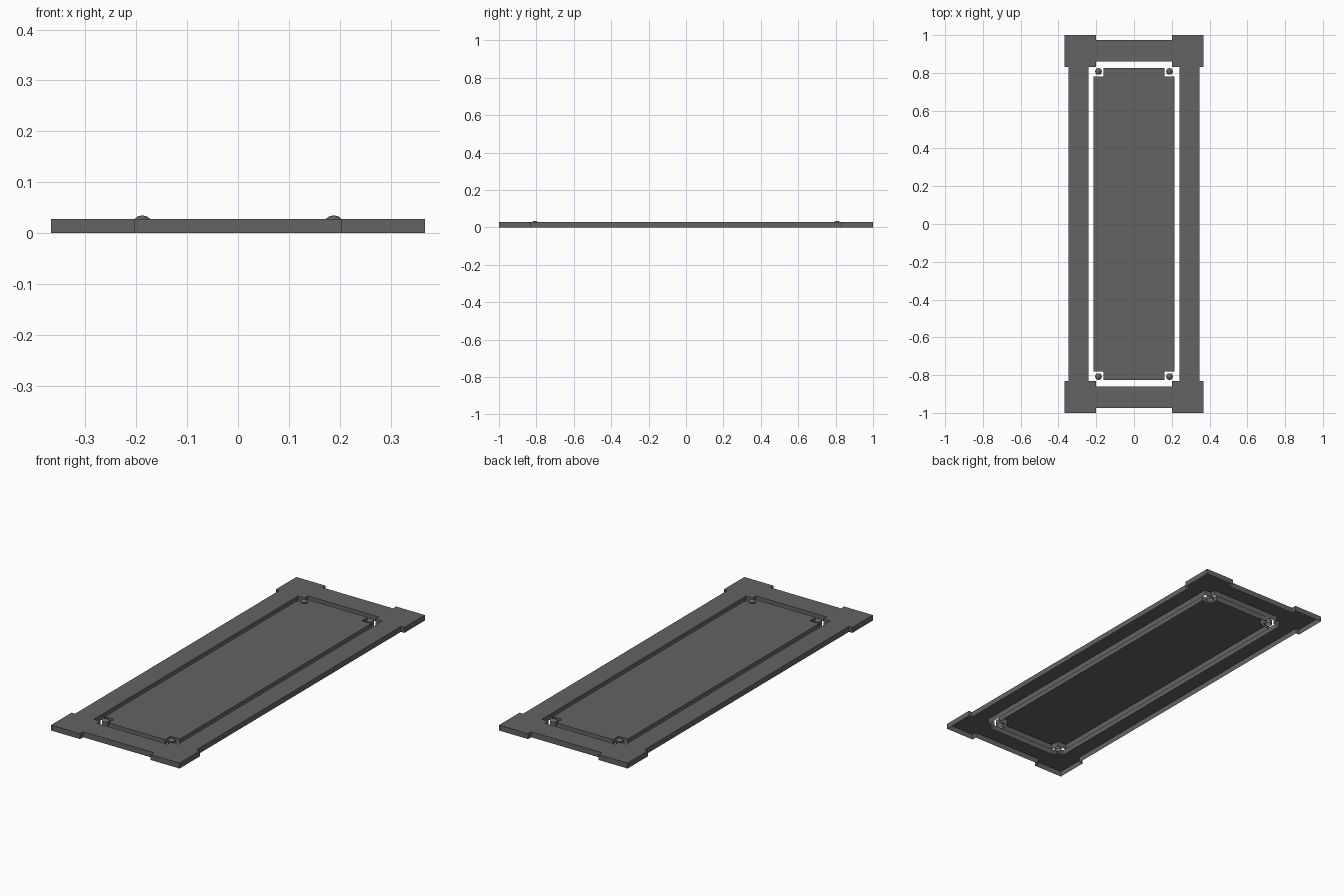
import bpy
import bmesh
from math import tau
from mathutils import Matrix, Vector

if "Cube" in bpy.data.objects:
    bpy.data.objects.remove(bpy.data.objects["Cube"], do_unlink=True)

THICK = 0.028

# Single dark grey material
grey = bpy.data.materials.new("dark grey")
grey.use_nodes = True
color = (0.125, 0.125, 0.125, 1)
grey.diffuse_color = color
bsdf = next(n for n in grey.node_tree.nodes if n.type == "BSDF_PRINCIPLED")
bsdf.inputs["Base Color"].default_value = color


def finish(name, bm):
    bmesh.ops.recalc_face_normals(bm, faces=bm.faces)
    mesh = bpy.data.meshes.new(name)
    bm.to_mesh(mesh)
    bm.free()
    mesh.materials.append(grey)
    obj = bpy.data.objects.new(name, mesh)
    bpy.context.collection.objects.link(obj)


def plate(name, half_x, half_y, filled):
    """Top sheet of the symmetric grid cells that pass the rule, with walls
    down to the ground and an open underside."""
    xs = [-x for x in reversed(half_x)] + half_x
    ys = [-y for y in reversed(half_y)] + half_y
    bm = bmesh.new()
    for x0, x1 in zip(xs, xs[1:]):
        for y0, y1 in zip(ys, ys[1:]):
            if filled(abs(x0 + x1) / 2, abs(y0 + y1) / 2):
                corners = ((x0, y0), (x1, y0), (x1, y1), (x0, y1))
                bm.faces.new([bm.verts.new((x, y, THICK)) for x, y in corners])
    bmesh.ops.remove_doubles(bm, verts=bm.verts, dist=0.0001)
    rim = [e for e in bm.edges if e.is_boundary]
    walls = bmesh.ops.extrude_edge_only(bm, edges=rim)
    bmesh.ops.translate(bm, vec=(0, 0, -THICK),
                        verts=[v for v in walls["geom"] if isinstance(v, bmesh.types.BMVert)])
    finish(name, bm)


# Outer frame: rails, end bars and square corner blocks around an opening
def in_frame(x, y):
    corner = x > 0.202 and y > 0.832
    opening = x < 0.24 and y < 0.86
    return corner or (x < 0.347 and y < 0.975 and not opening)


plate("outer_frame", [0.202, 0.24, 0.347, 0.367], [0.832, 0.86, 0.975, 1.0], in_frame)

# Centre panel with notched corners
plate("centre_panel", [0.162, 0.215], [0.78, 0.826],
      lambda x, y: x < 0.162 or y < 0.78)


# Hollow domed pins standing in the notches
def pin(name, x, y):
    bm = bmesh.new()
    profile = ((0.018, 0), (0.018, 0.0255), (0.01, 0.0325), (0, 0.035))
    verts = [bm.verts.new((r, 0, z)) for r, z in profile]
    edges = [bm.edges.new(pair) for pair in zip(verts, verts[1:])]
    bmesh.ops.spin(bm, geom=verts + edges, cent=(0, 0, 0), axis=(0, 0, 1),
                   angle=tau, steps=12, use_merge=True)
    bmesh.ops.remove_doubles(bm, verts=bm.verts, dist=0.0001)
    bmesh.ops.transform(bm, matrix=Matrix.Translation(Vector((x, y, 0))), verts=bm.verts)
    finish(name, bm)


for side, sx in (("left", 1), ("right", -1)):
    for end, sy in (("front", -1), ("back", 1)):
        pin(f"{end}_{side}_pin", sx * 0.188, sy * 0.808)
